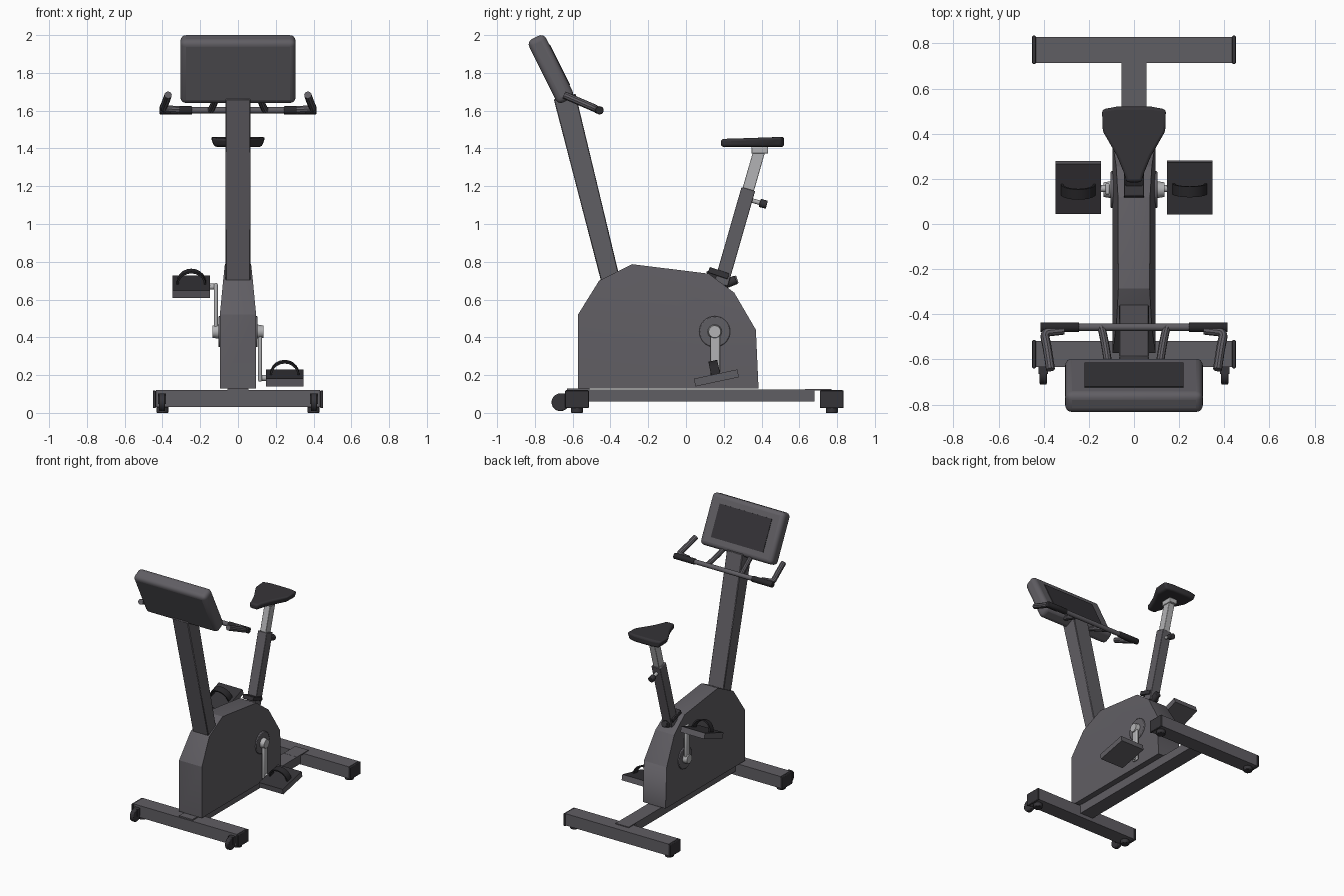
import bpy, bmesh, math
from mathutils import Vector, Matrix

if "Cube" in bpy.data.objects:
    bpy.data.objects.remove(bpy.data.objects["Cube"])


def material(name, rgb):
    m = bpy.data.materials.new(name)
    m.diffuse_color = (*rgb, 1)
    m.use_nodes = True
    m.node_tree.nodes["Principled BSDF"].inputs["Base Color"].default_value = m.diffuse_color
    return m


GREY = material("frame grey", (0.118, 0.112, 0.126))
DARK = material("dark plastic", (0.036, 0.034, 0.039))
BLACK = material("black rubber", (0.022, 0.021, 0.024))
STEEL = material("light steel", (0.45, 0.45, 0.46))


def finish(ob, mats, bevel=0, seg=3):
    for m in mats if isinstance(mats, list) else [mats]:
        ob.data.materials.append(m)
    bpy.ops.object.select_all(action='DESELECT')
    ob.select_set(True)
    bpy.context.view_layer.objects.active = ob
    if bevel:
        b = ob.modifiers.new("bevel", 'BEVEL')
        b.width, b.segments, b.limit_method = bevel, seg, 'ANGLE'
        b.angle_limit = math.radians(20)
    bpy.ops.object.shade_smooth_by_angle(angle=math.radians(35))
    return ob


def from_bmesh(name, bm, mats, bevel=0, seg=3):
    bmesh.ops.recalc_face_normals(bm, faces=bm.faces)
    me = bpy.data.meshes.new(name)
    bm.to_mesh(me)
    bm.free()
    ob = bpy.data.objects.new(name, me)
    bpy.context.collection.objects.link(ob)
    return finish(ob, mats, bevel, seg)


def box(name, c, size, mat, tilt=0, bevel=0, seg=2):
    bm = bmesh.new()
    bmesh.ops.create_cube(bm, size=1)
    bm.transform(Matrix.Translation(c) @ Matrix.Rotation(tilt, 4, 'X') @ Matrix.Diagonal((*size, 1)))
    return from_bmesh(name, bm, mat, bevel, seg)


def strut(name, p0, p1, wx, wy, mat, bevel=0):
    # Square bar between two (y, z) points
    dy, dz = p1[0] - p0[0], p1[1] - p0[1]
    c = (0, (p0[0] + p1[0]) / 2, (p0[1] + p1[1]) / 2)
    return box(name, c, (wx, wy, math.hypot(dy, dz)), mat, math.atan2(-dy, dz), bevel)


def cylinder(name, p0, p1, r, mat, r2=None, bevel=0, sides=24):
    p0, p1 = Vector(p0), Vector(p1)
    d = p1 - p0
    bm = bmesh.new()
    bmesh.ops.create_cone(bm, cap_ends=True, segments=sides, radius1=r,
                          radius2=r if r2 is None else r2, depth=d.length)
    bm.transform(Matrix.Translation((p0 + p1) / 2) @ d.to_track_quat('Z', 'Y').to_matrix().to_4x4())
    return from_bmesh(name, bm, mat, bevel, 2)


def prism(bm, pts, vec):
    f = bm.faces.new([bm.verts.new(p) for p in pts])
    ext = bmesh.ops.extrude_face_region(bm, geom=[f])
    top = [v for v in ext["geom"] if isinstance(v, bmesh.types.BMVert)]
    bmesh.ops.translate(bm, verts=top, vec=vec)
    return top


def tube(name, pts, r, mat):
    cu = bpy.data.curves.new(name, 'CURVE')
    cu.dimensions, cu.bevel_depth, cu.bevel_resolution = '3D', r, 3
    cu.use_fill_caps = True
    cu.resolution_u = 6
    sp = cu.splines.new('NURBS')
    sp.points.add(len(pts) - 1)
    for p, co in zip(sp.points, pts):
        p.co = (*co, 1)
    sp.use_endpoint_u, sp.order_u = True, 3
    ob = bpy.data.objects.new(name, cu)
    bpy.context.collection.objects.link(ob)
    bpy.ops.object.select_all(action='DESELECT')
    ob.select_set(True)
    bpy.context.view_layer.objects.active = ob
    bpy.ops.object.convert(target='MESH')
    return finish(bpy.context.object, mat)


# Base: cross bars, end caps, feet, centre beam
for tag, y in (("front", -0.577), ("rear", 0.772)):
    box(tag + "_cross_bar", (0, y, 0.075), (0.87, 0.115, 0.09), GREY)
    for s in (-1, 1):
        box(tag + "_end_cap", (s * 0.443, y, 0.072), (0.016, 0.125, 0.094), DARK, bevel=0.004)
        cylinder(tag + "_foot", (s * 0.40, y, 0), (s * 0.40, y, 0.032), 0.032, DARK, bevel=0.004)
box("centre_beam", (0, 0.06, 0.092), (0.112, 1.24, 0.066), GREY)
box("rear_beam_plate", (0, 0.70, 0.122), (0.112, 0.14, 0.008), GREY)
box("front_beam_plate", (0, -0.57, 0.124), (0.112, 0.12, 0.012), GREY)

# Transport wheels
for s in (-1, 1):
    cylinder("transport_wheel", (s * 0.386, -0.665, 0.056), (s * 0.418, -0.665, 0.056), 0.047, DARK, bevel=0.006)
    box("wheel_bracket", (s * 0.402, -0.64, 0.075), (0.042, 0.05, 0.055), DARK)

# Body shell: lower sides upright, upper sides lean inward
outline = [(-0.572, 0.13), (-0.572, 0.52), (-0.46, 0.70), (-0.285, 0.787), (0.12, 0.737),
           (0.255, 0.637), (0.37, 0.44), (0.384, 0.13)]
bm = bmesh.new()
prism(bm, [(-0.096, y, z) for y, z in outline], (0.192, 0, 0))
bmesh.ops.bisect_plane(bm, geom=bm.verts[:] + bm.edges[:] + bm.faces[:], dist=1e-5,
                       plane_co=(0, -0.572, 0.52), plane_no=(0, 0.085, 1))
for v in bm.verts:
    rise = v.co.z - (0.52 - 0.085 * (v.co.y + 0.572))
    if rise > 0.001:
        v.co.x *= 1 - 0.95 * rise
from_bmesh("body_shell", bm, GREY, 0.02)

# Mast
bm = bmesh.new()
prism(bm, [(-0.066, y, z) for y, z in [(-0.44, 0.66), (-0.345, 0.69), (-0.585, 1.69), (-0.70, 1.66)]],
      (0.132, 0, 0))
from_bmesh("mast", bm, GREY, 0.004, 1)

# Console with screen plate
t = math.radians(26.5)
box("console", (0, -0.715, 1.82), (0.61, 0.10, 0.374), GREY, t, 0.03, 4)
box("screen", (0, -0.715 + 0.05 * math.cos(t), 1.82 + 0.05 * math.sin(t)), (0.44, 0.008, 0.24), DARK, t)

# Handlebar: cross tube, grips, forward horns, brackets
cylinder("handlebar", (-0.40, -0.457, 1.602), (0.40, -0.457, 1.602), 0.017, GREY, sides=16)
for s in (-1, 1):
    cylinder("hand_grip", (s * 0.243, -0.457, 1.602), (s * 0.415, -0.457, 1.602), 0.022, BLACK, bevel=0.004, sides=16)
    tube("handlebar_horn", [(s * 0.31, -0.47, 1.605), (s * 0.35, -0.475, 1.607), (s * 0.40, -0.48, 1.612),
                            (s * 0.385, -0.54, 1.637), (s * 0.37, -0.645, 1.683)], 0.02, GREY)
    tube("handlebar_bracket", [(s * 0.145, -0.457, 1.602), (s * 0.125, -0.53, 1.63),
                               (s * 0.11, -0.66, 1.69)], 0.018, GREY)

# Seat post
strut("seat_tube", (0.185, 0.68), (0.33, 1.185), 0.075, 0.075, GREY, 0.004)
strut("seat_post", (0.32, 1.15), (0.392, 1.40), 0.05, 0.062, STEEL, 0.004)
box("seat_clamp", (0, 0.39, 1.39), (0.065, 0.088, 0.035), STEEL, bevel=0.004)
strut("post_collar", (0.168, 0.725), (0.178, 0.755), 0.09, 0.11, DARK, 0.004)
cylinder("collar_knob", (0, 0.19, 0.675), (0, 0.265, 0.705), 0.024, DARK, bevel=0.004)
cylinder("height_pin", (0, 0.33, 1.13), (0, 0.40, 1.11), 0.012, STEEL)
cylinder("height_knob", (0, 0.39, 1.112), (0, 0.428, 1.102), 0.022, DARK, bevel=0.004)

# Seat: tapering outline, narrower underside, gently rising top
half = [(0.036, 0.185), (0.046, 0.225), (0.078, 0.30), (0.143, 0.41), (0.146, 0.508), (0.08, 0.52)]
bm = bmesh.new()
top = prism(bm, [(x, y, 1.408) for x, y in half] + [(-x, y, 1.408) for x, y in half[::-1]], (0, 0, 0.05))
for v in bm.verts:
    if v in top:
        v.co.z += 0.03 * (v.co.y - 0.44) if v.co.y < 0.44 else 0.003
    else:
        v.co.x *= 0.86
from_bmesh("seat", bm, DARK, 0.014)

# Cranks and pedals on each side
HY, HZ = 0.152, 0.43
for s, pz, tilt in ((1, 0.185, 0.21), (-1, 0.668, 0.34)):
    cylinder("crank_disc", (s * 0.08, HY, HZ), (s * 0.104, HY, HZ), 0.082, GREY, bevel=0.005, sides=32)
    cylinder("crank_hub", (s * 0.10, HY, HZ), (s * 0.136, HY, HZ), 0.038, STEEL, r2=0.032)
    arm_mid = (HZ + pz) / 2
    box("crank_arm", (s * 0.117, HY + 0.003, arm_mid), (0.02, 0.05, abs(HZ - pz) + 0.04), STEEL, bevel=0.008)
    cylinder("pedal_axle", (s * 0.11, HY + 0.005, pz), (s * 0.16, HY + 0.005, pz), 0.016, STEEL)
    c = Vector((s * 0.247, 0.161, pz))
    up = Vector((0, -math.sin(tilt), math.cos(tilt)))
    bm = bmesh.new()
    bmesh.ops.create_cube(bm, size=1)
    for f in bm.faces:
        f.material_index = 1 if f.normal.z > 0.5 else 0
    bm.transform(Matrix.Translation(c) @ Matrix.Rotation(tilt, 4, 'X') @ Matrix.Diagonal((0.2, 0.235, 0.042, 1)))
    from_bmesh("pedal", bm, [GREY, DARK])
    # Arched foot strap
    bm = bmesh.new()
    arc = [(math.cos(math.pi * i / 10), math.sin(math.pi * i / 10)) for i in range(11)]
    ring = [(0.078 * a, 0.075 * b) for a, b in arc] + [(0.068 * a, 0.065 * b) for a, b in arc[::-1]]
    prism(bm, [(x, -0.024, z + 0.018) for x, z in ring], (0, 0.048, 0))
    bm.transform(Matrix.Translation(c) @ Matrix.Rotation(tilt, 4, 'X'))
    from_bmesh("foot_strap", bm, BLACK)
